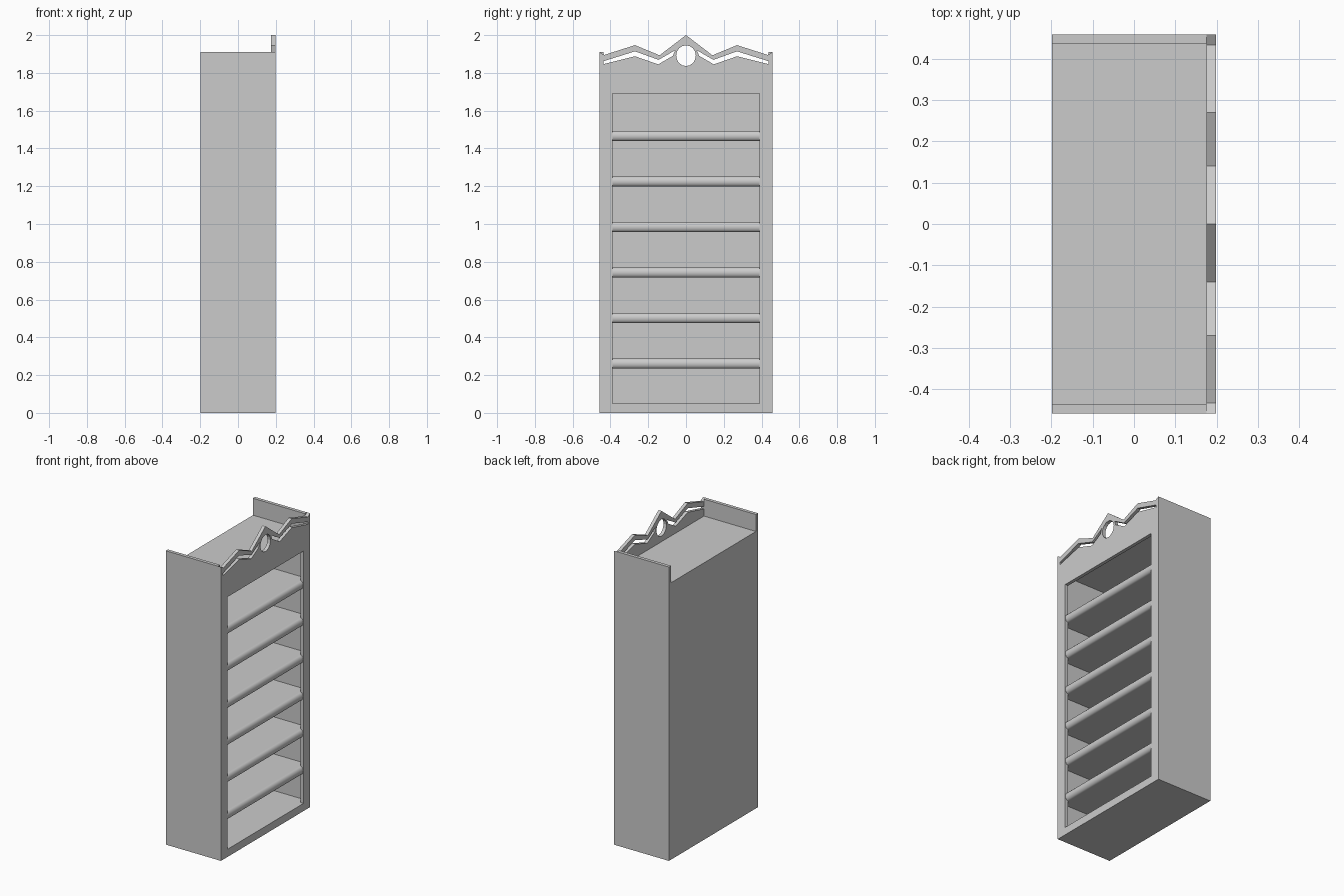
import bpy, bmesh, math
from mathutils import Matrix

if "Cube" in bpy.data.objects:
    bpy.data.objects.remove(bpy.data.objects["Cube"])

HX, HY, T = 0.198, 0.458, 0.022   # half depth, half width, board thickness
IN_Y = HY - T
FRONT_X = HX - T                  # back of the face frame


def board(name, x0, x1, y0, y1, z0, z1):
    bm = bmesh.new()
    bmesh.ops.create_cube(bm, size=1)
    bm.transform(Matrix.Translation(((x0 + x1) / 2, (y0 + y1) / 2, (z0 + z1) / 2))
                 @ Matrix.Diagonal((x1 - x0, y1 - y0, z1 - z0, 1)))
    me = bpy.data.meshes.new(name)
    bm.to_mesh(me)
    bm.free()
    ob = bpy.data.objects.new(name, me)
    bpy.context.collection.objects.link(ob)
    return ob


def select_only(ob):
    bpy.ops.object.select_all(action='DESELECT')
    ob.select_set(True)
    bpy.context.view_layer.objects.active = ob


def nosing(name, z_mid, radius):
    # half-round strip along y, filling the frame opening
    bm = bmesh.new()
    n = 12
    prof = [(FRONT_X + 0.021 * math.sin(math.pi * i / n),
             z_mid + radius * math.cos(math.pi * i / n)) for i in range(n + 1)]
    face = bm.faces.new([bm.verts.new((x, -0.389, z)) for x, z in prof])
    res = bmesh.ops.extrude_face_region(bm, geom=[face])
    moved = [v for v in res['geom'] if isinstance(v, bmesh.types.BMVert)]
    bmesh.ops.translate(bm, verts=moved, vec=(0, 0.778, 0))
    bmesh.ops.recalc_face_normals(bm, faces=bm.faces)
    me = bpy.data.meshes.new(name)
    bm.to_mesh(me)
    bm.free()
    ob = bpy.data.objects.new(name, me)
    bpy.context.collection.objects.link(ob)
    select_only(ob)
    bpy.ops.object.shade_smooth_by_angle(angle=math.radians(35))


# carcass
for side, label in ((-1, "left"), (1, "right")):
    y0, y1 = sorted((side * IN_Y, side * HY))
    board(label + "_side", -HX, FRONT_X, y0, y1, 0, 1.91)
board("back_panel", -HX, -HX + T, -IN_Y, IN_Y, 0, 1.80)
board("top_panel", -HX + T, FRONT_X, -IN_Y, IN_Y, 1.80 - T, 1.80)
board("bottom_panel", -HX + T, FRONT_X, -IN_Y, IN_Y, 0, 0.05)

# shelves with rounded front strips
for i in range(6):
    top = 0.288 + i * 0.241
    board(f"shelf_{i + 1}", -HX + T, FRONT_X, -IN_Y, IN_Y, top - 0.054, top)
    nosing(f"shelf_nosing_{i + 1}", top - 0.027, 0.027)

# face frame with carved crest: outline, opening, pierced slots and round hole
half_crest = [(HY, 1.91), (0.433, 1.895), (0.27, 1.947), (0.14, 1.893)]
outline = ([(-HY, 0), (HY, 0)] + half_crest + [(0, 2.0)]
           + [(-y, z) for y, z in reversed(half_crest)])
opening = [(-0.39, 0.05), (0.39, 0.05), (0.39, 1.69), (-0.39, 1.69)]
slot = [(0.437, 1.862), (0.27, 1.914), (0.145, 1.869), (0.057, 1.92),
        (0.07, 1.89), (0.147, 1.845), (0.27, 1.888), (0.437, 1.846)]
hole = [(0.052 * math.sin(math.tau * i / 16), 1.891 + 0.055 * math.cos(math.tau * i / 16))
        for i in range(16)]

curve = bpy.data.curves.new("face_frame", 'CURVE')
curve.dimensions = '2D'
curve.fill_mode = 'BOTH'
curve.extrude = T / 2
for pts in (outline, opening, slot, [(-y, z) for y, z in slot], hole):
    sp = curve.splines.new('POLY')
    sp.points.add(len(pts) - 1)
    for p, (y, z) in zip(sp.points, pts):
        p.co = (y, z, 0, 1)
    sp.use_cyclic_u = True
frame = bpy.data.objects.new("face_frame", curve)
bpy.context.collection.objects.link(frame)
# curve x -> world y, curve y -> world z, curve z -> world x
frame.matrix_world = Matrix(((0, 0, 1, HX - T / 2), (1, 0, 0, 0),
                             (0, 1, 0, 0), (0, 0, 0, 1)))
select_only(frame)
bpy.ops.object.convert(target='MESH')
bpy.ops.object.shade_flat()
